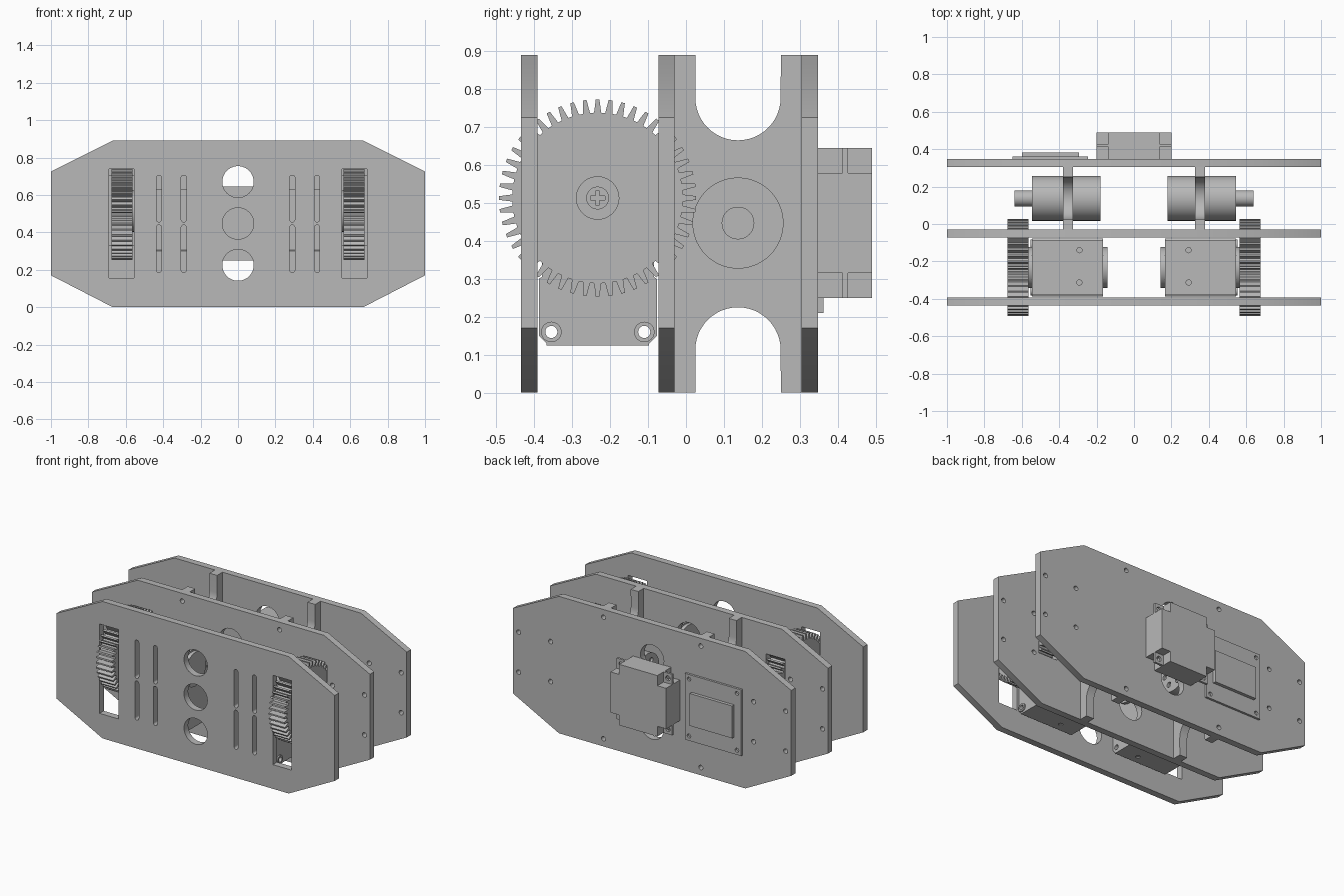
import bpy, bmesh
from math import sin, cos, pi, radians

cube = bpy.data.objects.get("Cube")
if cube:
    bpy.data.objects.remove(cube)

grey = bpy.data.materials.new("plain grey")
grey.use_nodes = True
COLOUR = (0.48, 0.48, 0.48, 1)
grey.diffuse_color = COLOUR
for node in grey.node_tree.nodes:
    if node.type == 'BSDF_PRINCIPLED':
        node.inputs["Base Color"].default_value = COLOUR


# Outline helpers: each returns a closed loop of 2D points
def arc(u, v, r, start, end, n):
    steps = [radians(start + (end - start) * i / n) for i in range(n + 1)]
    return [(u + r * cos(t), v + r * sin(t)) for t in steps]


def circle(u, v, r, n=40):
    return arc(u, v, r, 0, 360, n)[:-1]


def rect(u0, u1, v0, v1):
    return [(u0, v0), (u1, v0), (u1, v1), (u0, v1)]


def slot(u, v0, v1, r):
    return arc(u, v1 - r, r, 0, 180, 10) + arc(u, v0 + r, r, 180, 360, 10)


def prism(name, axis, a, b, outline, holes=()):
    """Extrude an outline with holes along an axis from a to b."""
    curve = bpy.data.curves.new(name, 'CURVE')
    curve.dimensions = '2D'
    curve.fill_mode = 'BOTH'
    curve.extrude = abs(b - a) / 2
    for loop in [outline, *holes]:
        spline = curve.splines.new('POLY')
        spline.points.add(len(loop) - 1)
        for point, (u, v) in zip(spline.points, loop):
            point.co = (u, v, 0, 1)
        spline.use_cyclic_u = True
    temp = bpy.data.objects.new(name, curve)
    bpy.context.collection.objects.link(temp)
    graph = bpy.context.evaluated_depsgraph_get()
    mesh = bpy.data.meshes.new_from_object(temp.evaluated_get(graph))
    bpy.data.objects.remove(temp)
    bpy.data.curves.remove(curve)
    bm = bmesh.new()
    bm.from_mesh(mesh)
    bmesh.ops.remove_doubles(bm, verts=bm.verts, dist=0.00005)
    for vert in bm.verts:
        u, v, w = vert.co
        w += (a + b) / 2
        vert.co = {'x': (w, u, v), 'y': (u, w, v), 'z': (u, v, w)}[axis]
    bmesh.ops.recalc_face_normals(bm, faces=bm.faces)
    bm.to_mesh(mesh)
    bm.free()
    mesh.name = name
    mesh.materials.clear()
    mesh.materials.append(grey)
    ob = bpy.data.objects.new(name, mesh)
    bpy.context.collection.objects.link(ob)
    bpy.ops.object.select_all(action='DESELECT')
    ob.select_set(True)
    bpy.context.view_layer.objects.active = ob
    bpy.ops.object.shade_smooth_by_angle(angle=radians(30))
    return ob


H = 0.89
SIDES = ((1, "left"), (-1, "right"))
octagon = [(-0.67, 0), (0.67, 0), (1, 0.17), (1, 0.725),
           (0.67, H), (-0.67, H), (-1, 0.725), (-1, 0.17)]
windows = [circle(0, z, 0.084) for z in (0.225, 0.447, 0.67)]


def gear_slots(z0, z1):
    return [rect(s * 0.623 - 0.068, s * 0.623 + 0.068, z0, z1) for s, _ in SIDES]


# Front plate with narrow slots
thin_slots = [slot(s * x, z0, z1, 0.014) for s, _ in SIDES
              for x in (0.29, 0.423) for z0, z1 in ((0.185, 0.44), (0.455, 0.705))]
prism("front_plate", 'y', -0.435, -0.392, octagon,
      windows + gear_slots(0.157, 0.738) + thin_slots)

# Middle and back plates with screw holes
screws = [circle(s * x, z, 0.015, 16) for s, _ in SIDES
          for x, z in ((0.96, 0.32), (0.96, 0.58), (0.73, 0.32), (0.73, 0.58),
                       (0.35, 0.05), (0.35, 0.84))]
prism("middle_plate", 'y', -0.073, -0.03, octagon,
      windows + gear_slots(0.33, 0.7) + screws)
prism("back_plate", 'y', 0.305, 0.348, octagon, windows + screws)

# Spacer profile, notched at top and bottom
MY, MZ = 0.137, 0.447
spacer = ([(-0.03, 0), (0.025, 0)] + arc(MY, 0.1125, 0.1125, 180, 0, 24)
          + [(0.25, 0), (0.305, 0), (0.305, H), (0.25, H)]
          + arc(MY, H - 0.1125, 0.1125, 0, -180, 24) + [(0.025, H), (-0.03, H)])

# Gear profile
GY, GZ, TEETH = -0.233, 0.513, 48
gear = []
for i in range(TEETH):
    for step, r in ((-0.32, 0.225), (-0.14, 0.26), (0.14, 0.26), (0.32, 0.225)):
        t = 2 * pi * (i + step) / TEETH + pi / 2
        gear.append((GY + r * cos(t), GZ + r * sin(t)))

# Cross recess of the gear screw
w, k = 0.005, 0.019
cross = [(GY + u, GZ + v) for u, v in (
    (w, w), (w, k), (-w, k), (-w, w), (-k, w), (-k, -w),
    (-w, -w), (-w, -k), (w, -k), (w, -w), (k, -w), (k, w))]

# Gearbox profile, chamfered at the bottom
Y0, Y1, C = -0.388, -0.077, 0.02
box = [(Y0 + C, 0.13), (Y1 - C, 0.13), (Y1, 0.13 + C), (Y1, 0.3), (Y1 - 0.008, 0.305),
       (Y1 - 0.008, 0.615), (Y0 + 0.008, 0.615), (Y0 + 0.008, 0.305),
       (Y0, 0.3), (Y0, 0.13 + C)]
BOLTS = (-0.355, -0.11)

for s, side in SIDES:
    prism(side + "_spacer", 'x', s * 0.325, s * 0.38, spacer)

    # Rear motor, shaft and vented end cap
    prism(side + "_motor", 'x', s * 0.195, s * 0.545, circle(MY, MZ, 0.12, 56))
    prism(side + "_motor_shaft", 'x', s * 0.545, s * 0.64, circle(MY, MZ, 0.043))
    vents = [circle(MY + u, MZ + v, 0.017, 16) for u, v in circle(0, 0, 0.075, 6)]
    prism(side + "_motor_cap", 'x', s * 0.18, s * 0.195, circle(MY, MZ, 0.12, 56), vents)

    # Gearbox with bolt tubes and drilled end covers
    tubes = [circle(y, 0.16, 0.016, 20) for y in BOLTS]
    prism(side + "_gearbox", 'x', s * 0.165, s * 0.545, box, tubes)
    for y in BOLTS:
        prism(side + "_bolt_tube", 'x', s * 0.545, s * 0.553,
              circle(y, 0.16, 0.027, 24), [circle(y, 0.16, 0.016, 20)])
    drill = [circle(s * 0.292, y, 0.014, 16) for y in (-0.14, -0.313)]
    x0, x1 = sorted((s * 0.165, s * 0.545))
    prism(side + "_gearbox_lid", 'z', 0.615, 0.632,
          rect(x0, x1, Y0 + 0.008, Y1 - 0.008), drill)
    prism(side + "_gearbox_base", 'z', 0.124, 0.13,
          rect(x0, x1, Y0 + C, Y1 - C), drill)
    prism(side + "_gearbox_disc", 'x', s * 0.143, s * 0.165, circle(GY, GZ, 0.11))

    # Drive gear, hub and screw
    prism(side + "_gear", 'x', s * 0.565, s * 0.677, gear, [circle(GY, GZ, 0.056)])
    prism(side + "_gear_boss", 'x', s * 0.545, s * 0.565, circle(GY, GZ, 0.11))
    prism(side + "_gear_hub", 'x', s * 0.55, s * 0.66, circle(GY, GZ, 0.056))
    prism(side + "_gear_screw", 'x', s * 0.66, s * 0.674, circle(GY, GZ, 0.03), [cross])

# Rear housing: cross-shaped block with thin drilled corner ears
a, b, c, d = 0.2, 0.137, 0.198, 0.132
block = [(b, d), (b, c), (-b, c), (-b, d), (-a, d), (-a, -d),
         (-b, -d), (-b, -c), (b, -c), (b, -d), (a, -d), (a, d)]
prism("rear_housing", 'y', 0.348, 0.49, [(x, MZ + z) for x, z in block])
for s, side in SIDES:
    for t in (1, -1):
        xs = sorted((s * b, s * a))
        zs = sorted((MZ + t * d, MZ + t * c))
        prism(side + "_housing_ear", 'y', 0.413, 0.427, rect(*xs, *zs),
              [circle(sum(xs) / 2, sum(zs) / 2, 0.016, 20)])

# Rear circuit board and chip
corners = [circle(x, z, 0.013, 16) for x in (-0.62, -0.275) for z in (0.24, 0.61)]
prism("circuit_board", 'y', 0.348, 0.362, rect(-0.65, -0.245, 0.21, 0.64), corners)
prism("board_chip", 'y', 0.362, 0.383, rect(-0.6, -0.295, 0.32, 0.53))
